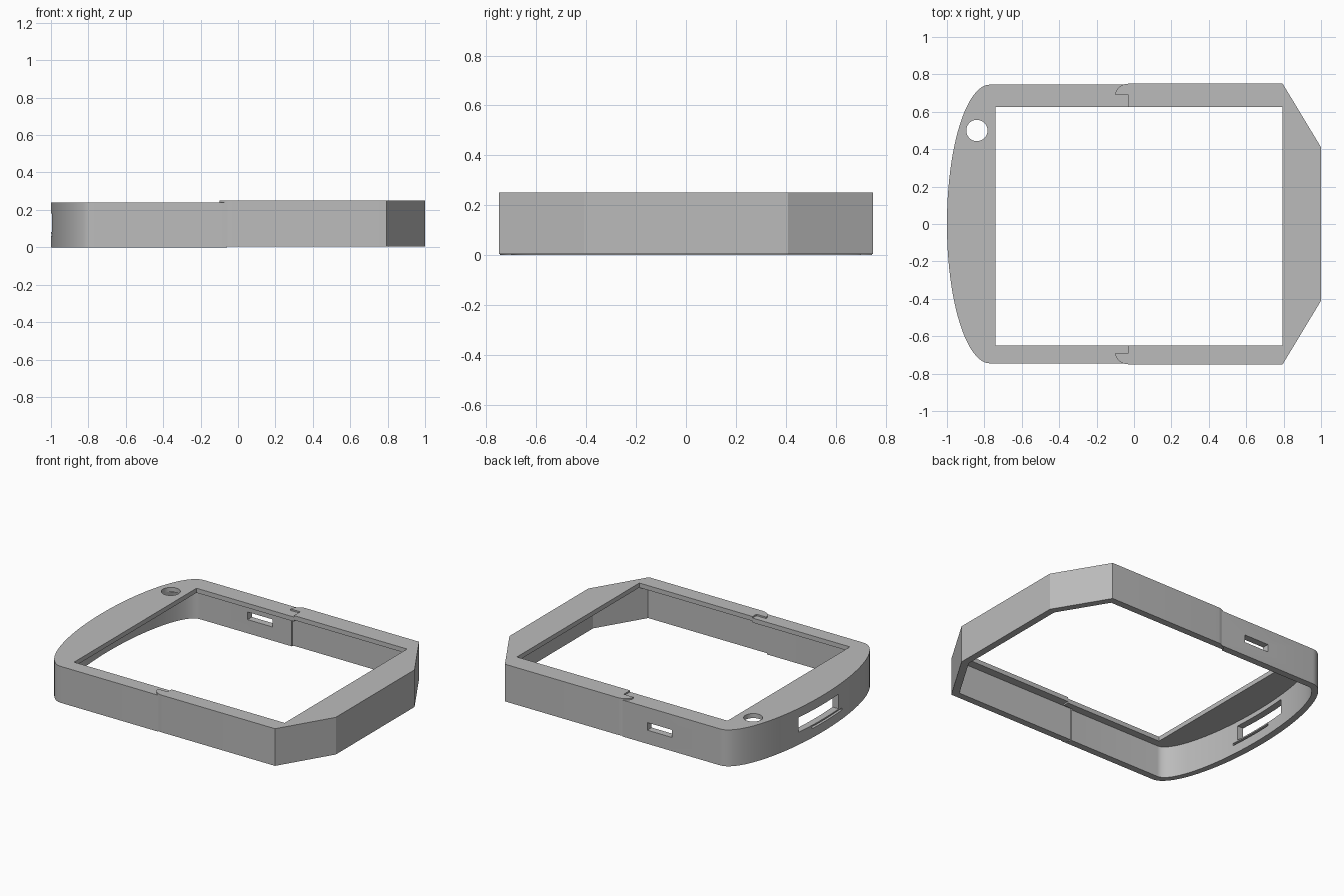
import bpy, bmesh, math

if "Cube" in bpy.data.objects:
    bpy.data.objects.remove(bpy.data.objects["Cube"])

grey = bpy.data.materials.new("plain_grey")
grey.use_nodes = True
COLOUR = (0.5, 0.5, 0.5, 1)
grey.diffuse_color = COLOUR
grey.node_tree.nodes["Principled BSDF"].inputs["Base Color"].default_value = COLOUR

WALL = 0.045
PLATE = 0.03


def prism(name, points, z0, z1):
    """Upright solid with the given plan outline."""
    bm = bmesh.new()
    low = [bm.verts.new((x, y, z0)) for x, y in points]
    high = [bm.verts.new((x, y, z1)) for x, y in points]
    bm.faces.new(low)
    bm.faces.new(high)
    for i in range(len(points)):
        bm.faces.new((low[i - 1], low[i], high[i], high[i - 1]))
    bmesh.ops.recalc_face_normals(bm, faces=bm.faces)
    mesh = bpy.data.meshes.new(name)
    bm.to_mesh(mesh)
    bm.free()
    mesh.materials.append(grey)
    ob = bpy.data.objects.new(name, mesh)
    bpy.context.collection.objects.link(ob)
    return ob


def rect(x0, x1, y0, y1):
    return [(x0, y0), (x1, y0), (x1, y1), (x0, y1)]


def boolean(ob, cutter, operation="DIFFERENCE"):
    mod = ob.modifiers.new("cut", "BOOLEAN")
    mod.operation = operation
    mod.solver = "EXACT"
    mod.object = cutter
    bpy.context.view_layer.objects.active = ob
    bpy.ops.object.modifier_apply(modifier=mod.name)
    bpy.data.objects.remove(cutter)


def outline(t, half):
    """Plan outline moved inward by t: bowed left end, chamfered right end."""
    dx, dy = 0.205, half - 0.41
    length = math.hypot(dx, dy)
    nx, ny = dy / length, dx / length
    d = nx + ny * 0.41 - t
    half -= t
    corner = ((d - ny * half) / nx, half)
    tip = (1 - t, (d - nx * (1 - t)) / ny)
    steps = 48
    bow = [(-0.77 - (0.23 - t) * math.sin(a), half * math.cos(a))
           for a in (math.pi * i / steps for i in range(steps + 1))]
    return bow + [(corner[0], -corner[1]), (tip[0], -tip[1]), tip, corner]


def shell(name, half, z0, z1):
    """Open-bottomed tray with a window through its top plate."""
    ob = prism(name, outline(0, half), z0, z1)
    boolean(ob, prism("cavity", outline(WALL, half), z0 - 0.1, z1 - PLATE))
    boolean(ob, prism("window", rect(-0.74, 0.795, -0.65, 0.625), -0.2, 0.5))
    return ob


def joint_region():
    """Plan of the right half, with a rounded hook on each side."""
    hook = [(-0.03 - 0.07 * math.sin(a), 0.69 + 0.06 * math.cos(a))
            for a in (math.pi / 2 * i / 8 for i in range(9))]
    upper = [(1.2, 0.9), (-0.03, 0.9)] + hook + [(-0.03, 0.69)]
    return upper + [(x, -y) for x, y in upper[::-1]]


# Two halves of the frame, meeting at the hooked joint
right_half = shell("chamfered_half", 0.75, 0.005, 0.25)
boolean(right_half, prism("region", joint_region(), -0.2, 0.5), "INTERSECT")
left_half = shell("rounded_half", 0.745, 0, 0.24)
boolean(left_half, prism("region", joint_region(), -0.2, 0.5))

# Round hole in the top plate
hole = [(-0.84 + 0.057 * math.cos(a), 0.5 + 0.057 * math.sin(a))
        for a in (math.tau * i / 32 for i in range(32))]
boolean(left_half, prism("hole", hole, 0.15, 0.4))

# Side slot, end opening and the thin slit under it
boolean(left_half, prism("side_slot", rect(-0.42, -0.24, 0.66, 0.9), 0.09, 0.14))
boolean(left_half, prism("end_opening", rect(-1.2, -0.87, -0.17, 0.24), 0.083, 0.18))
boolean(left_half, prism("end_slit", rect(-1.2, -0.87, -0.21, 0.11), 0.06, 0.074))

for ob in (left_half, right_half):
    bpy.ops.object.select_all(action="DESELECT")
    ob.select_set(True)
    bpy.context.view_layer.objects.active = ob
    bpy.ops.object.shade_smooth_by_angle(angle=math.radians(25))
